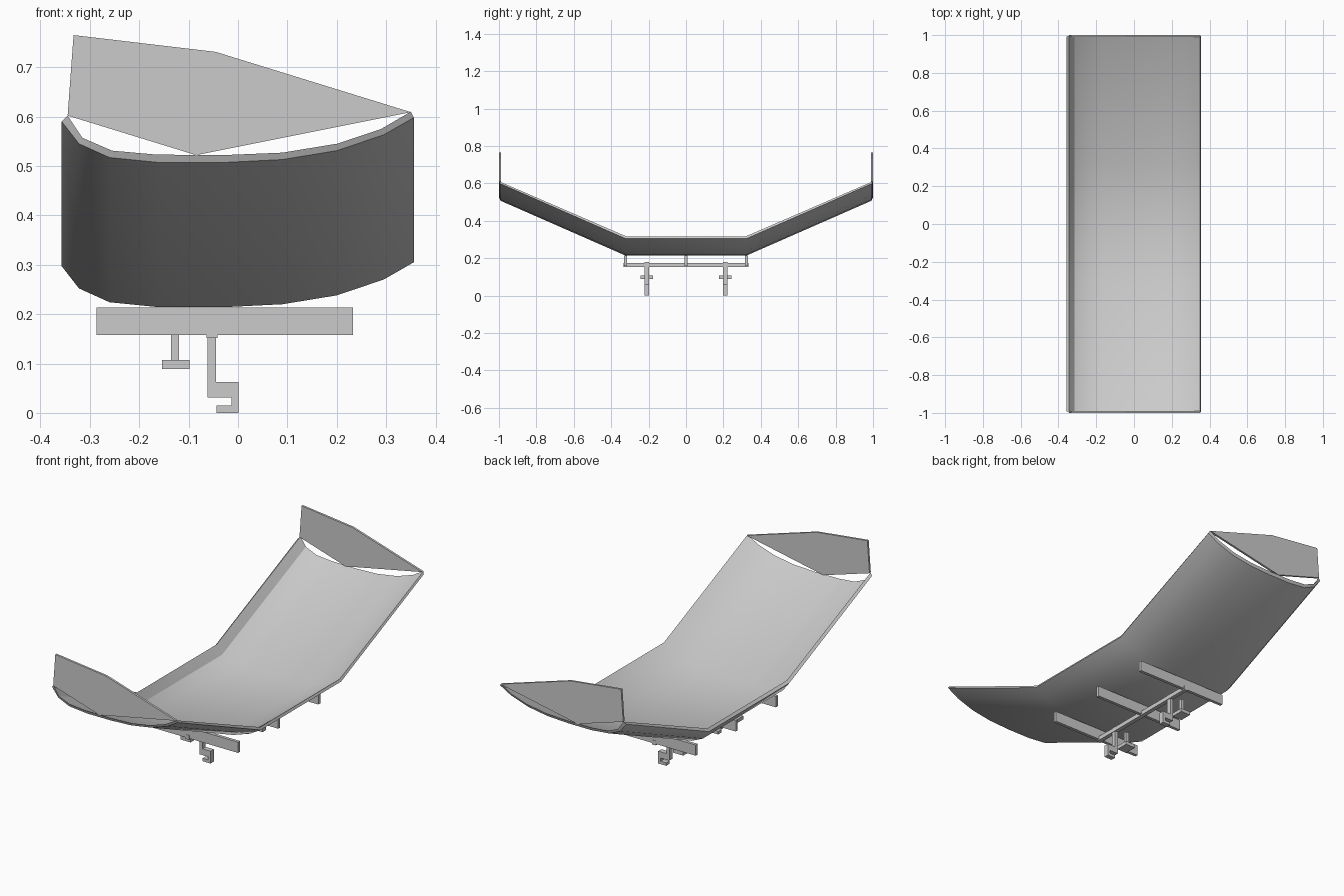
import bpy, bmesh

if "Cube" in bpy.data.objects:
    bpy.data.objects.remove(bpy.data.objects["Cube"])


def finish(bm, name, smooth=False):
    bmesh.ops.recalc_face_normals(bm, faces=bm.faces[:])
    me = bpy.data.meshes.new(name)
    bm.to_mesh(me)
    bm.free()
    ob = bpy.data.objects.new(name, me)
    bpy.context.collection.objects.link(ob)
    if smooth:
        bpy.ops.object.select_all(action='DESELECT')
        ob.select_set(True)
        bpy.context.view_layer.objects.active = ob
        bpy.ops.object.shade_smooth_by_angle(angle=0.56)
    return ob


def plate(name, outline, y0, y1):
    """Extrude an xz outline between two y positions."""
    bm = bmesh.new()
    f = bm.faces.new([bm.verts.new((x, y0, z)) for x, z in outline])
    ext = bmesh.ops.extrude_face_region(bm, geom=[f])
    verts = [v for v in ext['geom'] if isinstance(v, bmesh.types.BMVert)]
    bmesh.ops.translate(bm, verts=verts, vec=(0, y1 - y0, 0))
    return finish(bm, name)


def box(name, x0, x1, y0, y1, z0, z1):
    return plate(name, [(x0, z0), (x1, z0), (x1, z1), (x0, z1)], y0, y1)


# curved trough: closed section (outer then inner), swept through four stations
outer = [(-.357, .590), (-.322, .545), (-.26, .517), (-.16, .507), (-.03, .507),
         (.09, .513), (.2, .531), (.295, .563), (.356, .598)]
inner = [(-.345, .602), (-.315, .557), (-.255, .531), (-.165, .523), (-.03, .522),
         (.09, .527), (.2, .545), (.29, .575), (.350, .610)]
bm = bmesh.new()
rings = []
for sign, end in ((-1, True), (-1, False), (1, False), (1, True)):
    dz = 0 if end else -.293
    yo, yi = (.992, .998) if end else (.324, .321)
    rings.append([bm.verts.new((x, sign * yo, z + dz)) for x, z in outer] +
                 [bm.verts.new((x, sign * yi, z + dz)) for x, z in reversed(inner)])
n, m = len(rings[0]), len(outer)
for a, b in zip(rings, rings[1:]):
    for i in range(n):
        j = (i + 1) % n
        bm.faces.new((a[i], a[j], b[j], b[i]))
for r in (rings[0], rings[-1]):
    for i in range(m - 1):
        bm.faces.new((r[i], r[i + 1], r[n - 2 - i], r[n - 1 - i]))
finish(bm, "trough", smooth=True)

# upright end panels
panel = [(-.345, .602), (-.333, .765), (-.045, .731), (.350, .609), (-.085, .522)]
for s, side in ((-1, "front"), (1, "back")):
    plate(side + "_end_panel", panel, s * .989, s * 1.0)

# cross ribs and the bar joining them
for y, pos in ((-.324, "front"), (0, "middle"), (.324, "back")):
    box(pos + "_rib", -.287, .233, y - .008, y + .008, .158, .213)
box("spine_bar", -.064, -.042, -.334, .334, .152, .174)

# clamp hooks with T-shaped screws
hook = [(-.062, .178), (-.045, .178), (-.045, .063), (.001, .063), (.001, 0),
        (-.044, 0), (-.044, .015), (-.013, .015), (-.013, .031), (-.062, .031)]
for y, side in ((-.21, "front"), (.21, "back")):
    plate(side + "_hook", hook, y - .013, y + .013)
    box(side + "_screw_stem", -.136, -.119, y - .009, y + .009, .107, .178)
    box(side + "_screw_handle", -.154, -.098, y - .033, y + .033, .089, .107)
